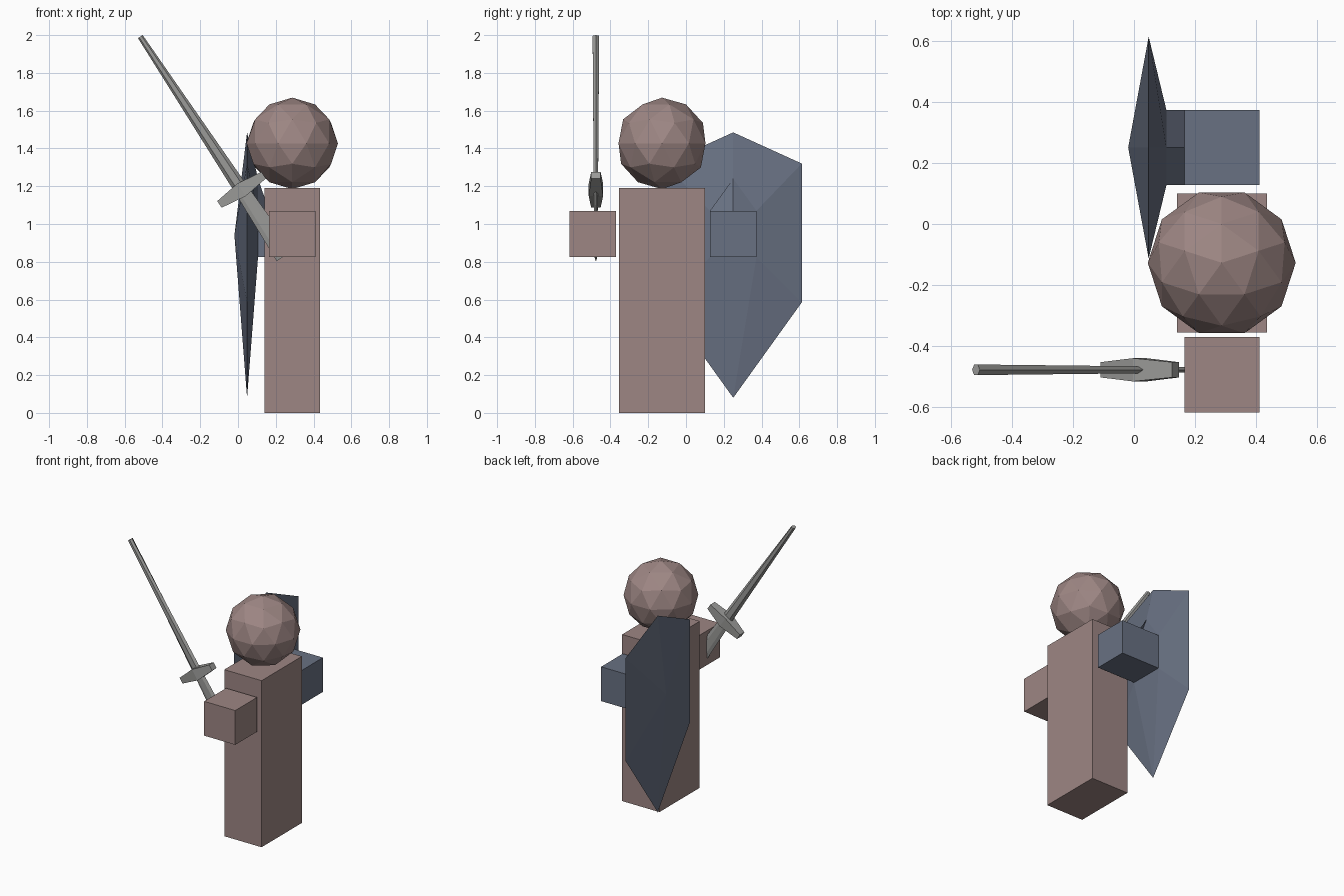
import bpy, bmesh, math
from mathutils import Matrix, Vector

cube = bpy.data.objects.get("Cube")
if cube:
    bpy.data.objects.remove(cube, do_unlink=True)


def material(name, colour):
    mat = bpy.data.materials.new(name)
    mat.use_nodes = True
    mat.diffuse_color = (*colour, 1)
    mat.node_tree.nodes["Principled BSDF"].inputs["Base Color"].default_value = (*colour, 1)
    return mat


clay = material("dusty pink", (0.34, 0.24, 0.23))
slate = material("slate blue", (0.14, 0.165, 0.225))
steel = material("steel grey", (0.33, 0.33, 0.32))


def finish(name, bm, mat):
    bmesh.ops.recalc_face_normals(bm, faces=bm.faces)
    mesh = bpy.data.meshes.new(name)
    bm.to_mesh(mesh)
    bm.free()
    mesh.materials.append(mat)
    obj = bpy.data.objects.new(name, mesh)
    bpy.context.collection.objects.link(obj)
    return obj


def box(name, low, high, mat):
    low, high = Vector(low), Vector(high)
    bm = bmesh.new()
    bmesh.ops.create_cube(bm, size=1)
    for v in bm.verts:
        v.co = (low + high) / 2 + v.co * (high - low)
    return finish(name, bm, mat)


def loft(name, sections, mat):
    """Join closed rings of equal length and cap both ends."""
    bm = bmesh.new()
    rings = [[bm.verts.new(p) for p in ring] for ring in sections]
    for a, b in zip(rings, rings[1:]):
        for i in range(len(a)):
            j = (i + 1) % len(a)
            bm.faces.new((a[i], a[j], b[j], b[i]))
    bm.faces.new(rings[0])
    bm.faces.new(rings[-1])
    return finish(name, bm, mat)


# Body, head and sword hand
box("body", (0.14, -0.355, 0), (0.435, 0.1, 1.19), clay)
box("sword_hand", (0.165, -0.617, 0.825), (0.41, -0.37, 1.07), clay)
bm = bmesh.new()
bmesh.ops.create_icosphere(
    bm, subdivisions=2, radius=0.242,
    matrix=Matrix.Translation((0.287, -0.127, 1.427)) @ Matrix.Rotation(math.pi / 2, 4, "Z"))
finish("head", bm, clay)

# Shield and its hand in one piece: hand, five-sided collar, rim, outer point
MID, HALF = 0.25, 0.123
LOW, TOP = 0.825, 1.07
bm = bmesh.new()


def ring(x, outline):
    return [bm.verts.new((x, MID + y, z)) for y, z in outline]


def collar(peak):
    return [(0, peak), (HALF, TOP), (HALF, LOW), (-HALF, LOW), (-HALF, TOP)]


back = ring(0.41, collar(TOP))
front = ring(0.165, collar(TOP))
base = ring(0.106, collar(1.24))
rim = ring(0.048, [(0, 1.485), (0.363, 1.32), (0.363, 0.585),
                   (0, 0.08), (-0.363, 0.585), (-0.363, 1.32)])
point = bm.verts.new((-0.019, MID, 0.94))
bm.faces.new(back)
for a, b in ((back, front), (front, base)):
    for i in range(5):
        j = (i + 1) % 5
        bm.faces.new((a[i], a[j], b[j], b[i]))
inner = [base[0], base[1], base[2], None, base[3], base[4]]
for i in range(6):
    j = (i + 1) % 6
    bm.faces.new([v for v in (inner[i], inner[j], rim[j], rim[i]) if v])
    bm.faces.new((rim[i], rim[j], point))
bm.faces.new((base[2], base[3], rim[3]))
finish("shield_with_hand", bm, slate)

# Sword axes: along the blade, across it, and through its thickness
tip = Vector((-0.517, -0.477, 1.992))
along = Vector((0.551, 0, -0.834)).normalized()
across = Vector((0.834, 0, 0.551)).normalized()
thick = Vector((0, 1, 0))


def blade_ring(distance, width, depth):
    angles = [i * math.pi / 3 for i in range(6)]
    return [tip + along * distance + across * (math.cos(a) * width / 2)
            + thick * (math.sin(a) * depth / 2) for a in angles]


loft("sword_blade", [blade_ring(0, 0.03, 0.04), blade_ring(0.97, 0.075, 0.026),
                     blade_ring(1.39, 0.105, 0.014)], steel)


def guard_ring(offset, length, depth):
    corners = ((-1, -1), (1, -1), (1, 1), (-1, 1))
    return [tip + along * (0.972 + s * length / 2) + across * offset
            + thick * (t * depth / 2) for s, t in corners]


loft("sword_guard", [guard_ring(-0.14, 0.042, 0.05), guard_ring(0, 0.08, 0.076),
                     guard_ring(0.14, 0.042, 0.05)], steel)
